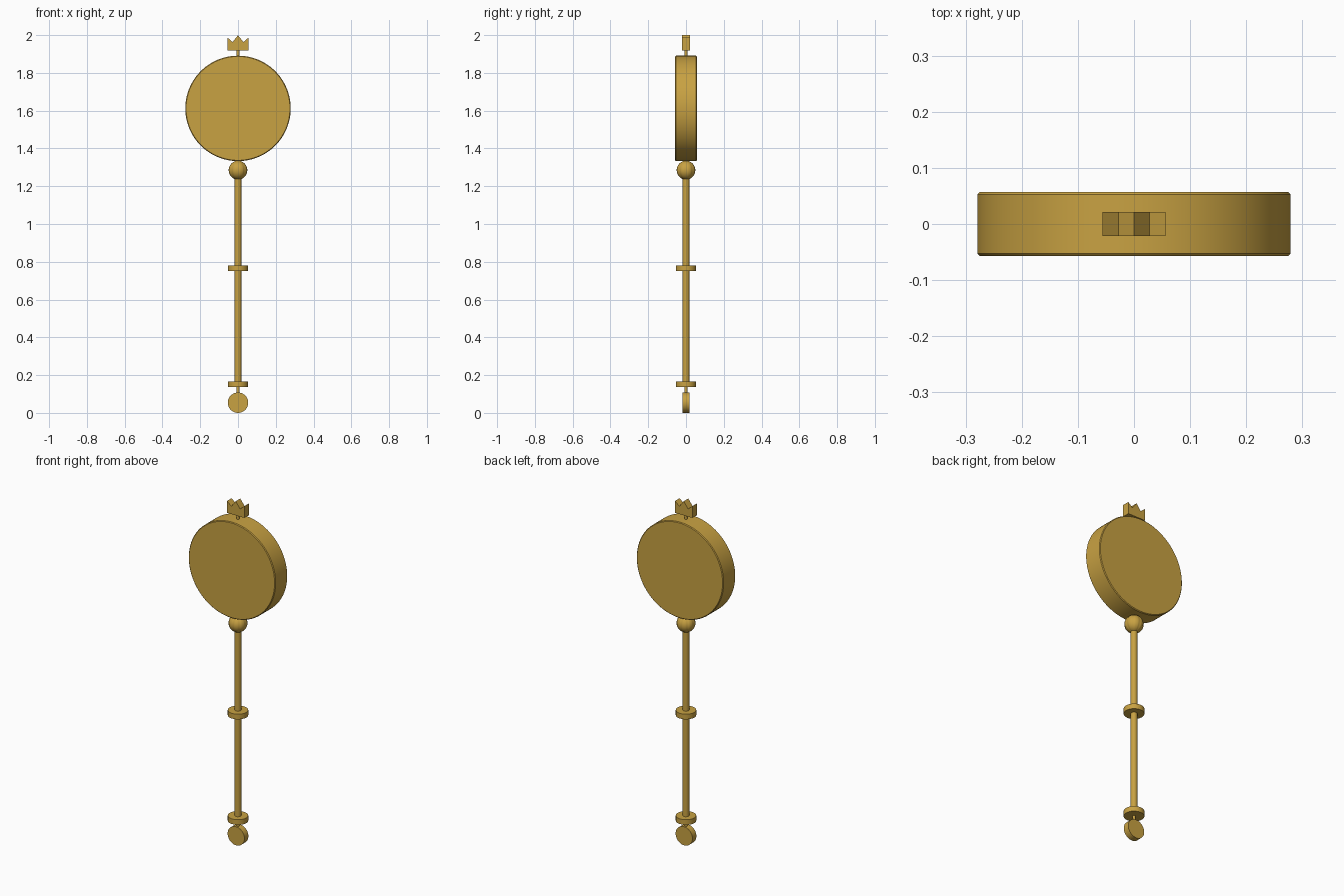
import bpy
import math
from mathutils import Matrix

cube = bpy.data.objects.get("Cube")
if cube:
    bpy.data.objects.remove(cube, do_unlink=True)

# Single gold colour
gold = bpy.data.materials.new("gold")
gold.use_nodes = True
GOLD = (0.58, 0.36, 0.055, 1)
gold.diffuse_color = GOLD
gold.node_tree.nodes["Principled BSDF"].inputs["Base Color"].default_value = GOLD


def finish(name, angle=35):
    obj = bpy.context.object
    obj.name = name
    obj.data.materials.append(gold)
    bpy.ops.object.shade_smooth_by_angle(angle=math.radians(angle))
    return obj


def cylinder(name, radius, depth, z, sides=32, facing=False, bevel=0):
    """Cylinder centred at height z; facing turns its caps to front and back."""
    bpy.ops.mesh.primitive_cylinder_add(vertices=sides, radius=radius, depth=depth)
    obj = finish(name)
    if facing:
        obj.data.transform(Matrix.Rotation(math.pi / 2, 4, "X"))
    obj.location.z = z
    if bevel:
        mod = obj.modifiers.new("rim_bevel", "BEVEL")
        mod.width = bevel
        mod.segments = 1
        mod.limit_method = "ANGLE"
        mod.angle_limit = math.radians(40)
    return obj


# Handle rod, collars and short connecting pins
cylinder("handle_rod", 0.018, 1.09, 0.705, sides=12)
cylinder("middle_collar", 0.054, 0.03, 0.765)
cylinder("lower_collar", 0.054, 0.03, 0.152)
cylinder("pommel_pin", 0.009, 0.05, 0.122, sides=12)
cylinder("crown_pin", 0.009, 0.05, 1.902, sides=12)

# Flat round pommel and large round head
cylinder("pommel_disc", 0.054, 0.036, 0.054, sides=48, facing=True)
cylinder("head_disc", 0.279, 0.114, 1.612, sides=96, facing=True, bevel=0.004)

# Ball below the head, pressed in with shallow vertical grooves
bpy.ops.mesh.primitive_uv_sphere_add(segments=48, ring_count=20, radius=0.05)
ball = finish("neck_ball", 60)
for v in ball.data.vertices:
    groove = max(0, math.cos(8 * math.atan2(v.co.y, v.co.x))) ** 4
    v.co.xy *= 1 - 0.06 * groove
ball.location.z = 1.285

# Three-pointed crown, extruded from its outline
right_half = [(0.056, 1.918), (0.056, 1.987), (0.028, 1.963)]
outline = right_half + [(0, 2.0)] + [(-x, z) for x, z in reversed(right_half)]
n = len(outline)
verts = [(x, y, z) for y in (-0.021, 0.021) for x, z in outline]
faces = [tuple(range(n)), tuple(reversed(range(n, 2 * n)))]
faces += [(i, i + n, (i + 1) % n + n, (i + 1) % n) for i in range(n)]
mesh = bpy.data.meshes.new("crown")
mesh.from_pydata(verts, [], faces)
mesh.materials.append(gold)
crown = bpy.data.objects.new("crown", mesh)
bpy.context.collection.objects.link(crown)
